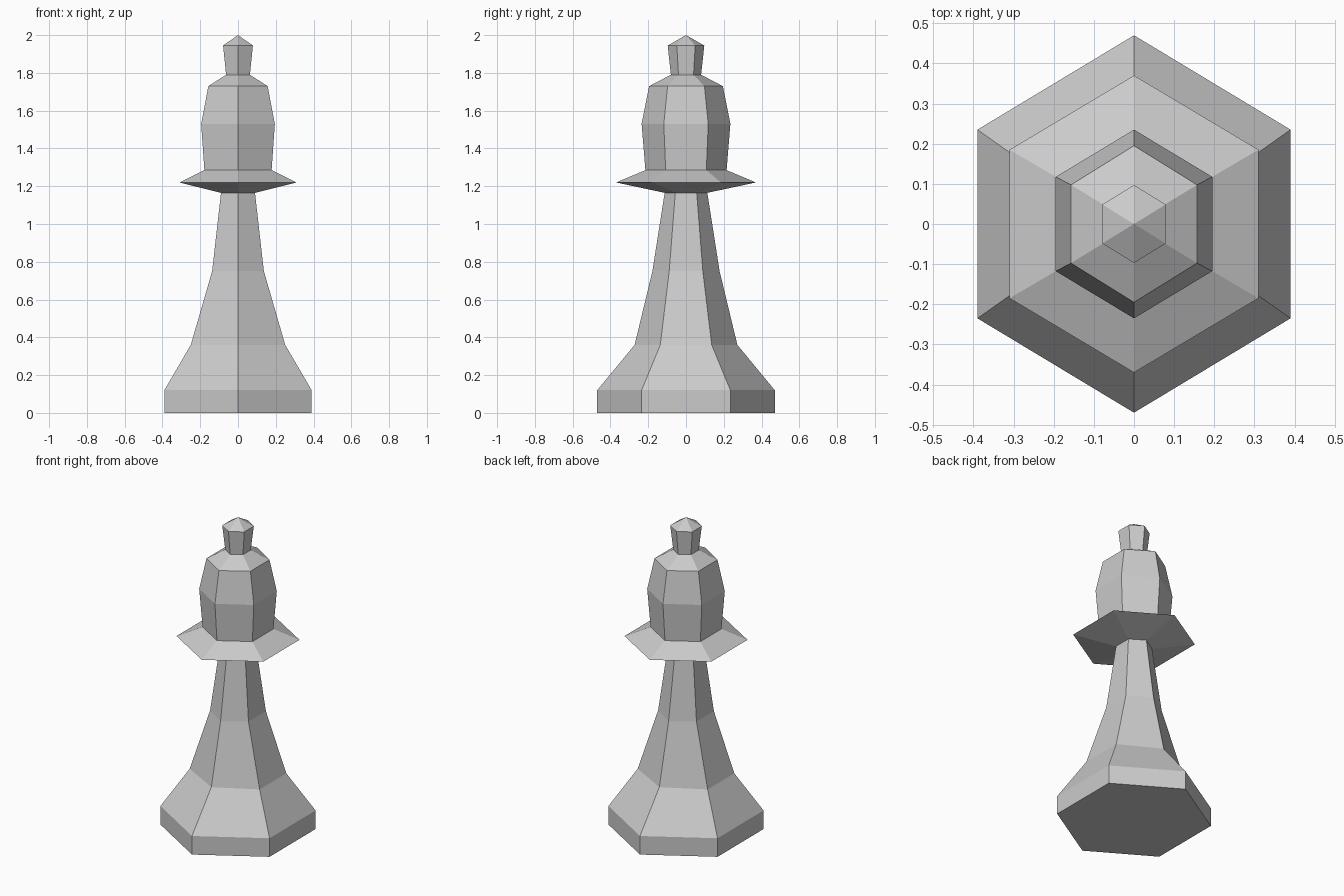
import bpy
import bmesh

cube = bpy.data.objects.get("Cube")
if cube:
    bpy.data.objects.remove(cube, do_unlink=True)

GREY = (0.6, 0.6, 0.6, 1.0)
mat = bpy.data.materials.new("stone grey")
mat.use_nodes = True
mat.diffuse_color = GREY
mat.node_tree.nodes["Principled BSDF"].inputs["Base Color"].default_value = GREY


def hex_part(name, rings, floor=False, tip=None):
    """Loft six-sided rings given as (height, half width in x, half depth in y)."""
    bm = bmesh.new()
    loops = []
    for z, w, d in rings:
        corners = [(0, -d), (w, -d / 2), (w, d / 2), (0, d), (-w, d / 2), (-w, -d / 2)]
        loops.append([bm.verts.new((x, y, z)) for x, y in corners])
    for low, high in zip(loops, loops[1:]):
        for i in range(6):
            j = (i + 1) % 6
            bm.faces.new((low[i], low[j], high[j], high[i]))
    if floor:
        bm.faces.new(loops[0][::-1])
    if tip:
        point = bm.verts.new((0, 0, tip))
        for i in range(6):
            bm.faces.new((loops[-1][i], loops[-1][(i + 1) % 6], point))
    mesh = bpy.data.meshes.new(name)
    bm.to_mesh(mesh)
    bm.free()
    mesh.materials.append(mat)
    obj = bpy.data.objects.new(name, mesh)
    bpy.context.collection.objects.link(obj)
    return obj


# Foot: straight plinth with a sloped top
hex_part("base", [(0, 0.39, 0.47), (0.12, 0.39, 0.47), (0.36, 0.25, 0.272)], floor=True)
# Tapering shaft
hex_part("stem", [(0.36, 0.25, 0.272), (0.75, 0.137, 0.178), (1.165, 0.09, 0.113)])
# Thin flared collar
hex_part("collar", [(1.165, 0.09, 0.113), (1.22, 0.31, 0.37), (1.285, 0.178, 0.215)])
# Bulging head with sloped shoulders
hex_part("head", [(1.285, 0.178, 0.215), (1.53, 0.195, 0.235),
                  (1.73, 0.157, 0.195), (1.79, 0.063, 0.08)])
# Pointed knob on top
hex_part("finial", [(1.79, 0.063, 0.08), (1.945, 0.079, 0.097)], tip=2.0)
